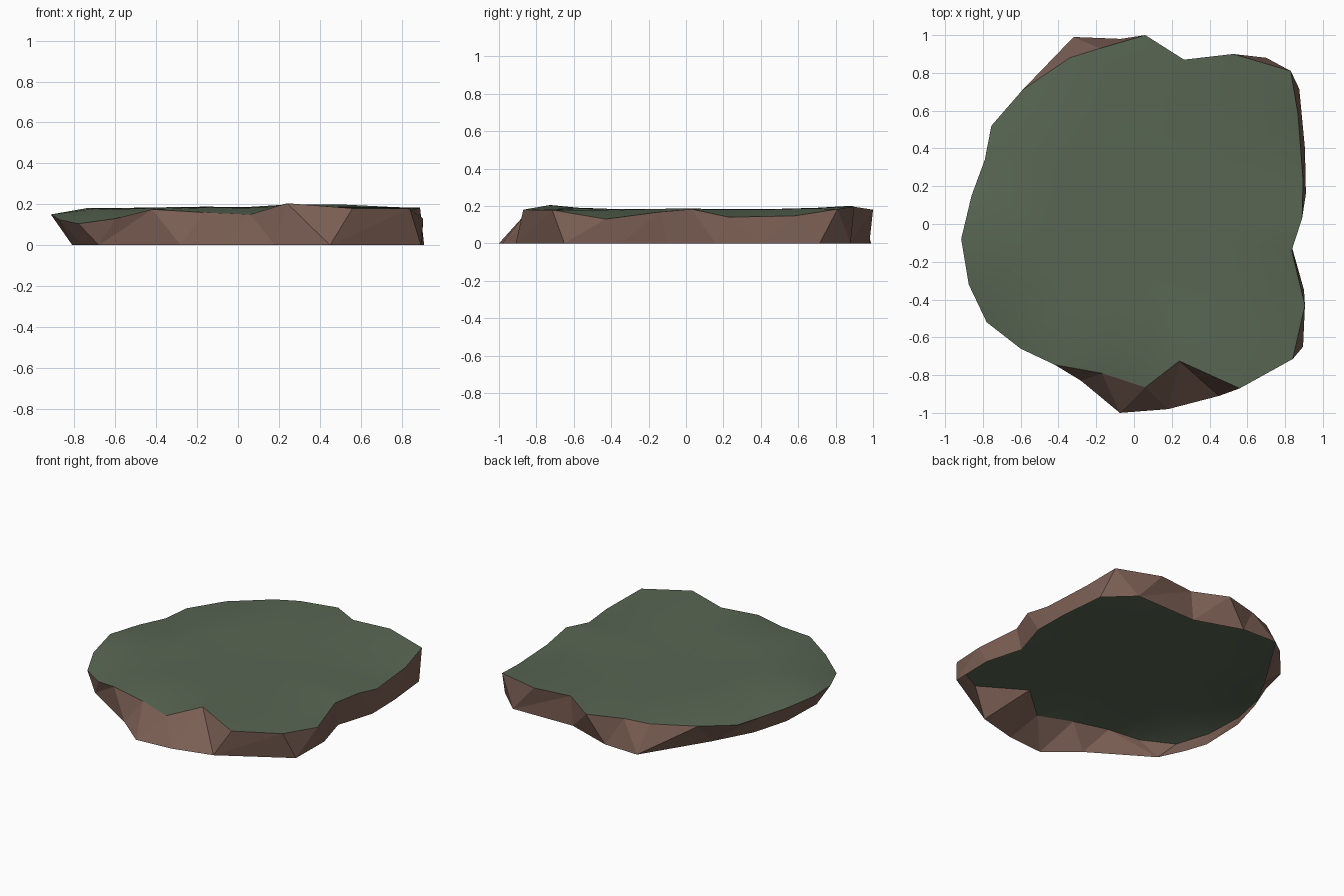
import bpy, math

if "Cube" in bpy.data.objects:
    bpy.data.objects.remove(bpy.data.objects["Cube"])

# Upper rim of the plateau (x, y, z), counter-clockwise from the front notch
RIM = [(.06, -.865, .15), (.24, -.725, .205), (.56, -.87, .18), (.84, -.715, .178),
       (.905, -.43, .13), (.835, -.14, .168), (.89, .03, .183), (.895, .23, .14),
       (.868, .58, .147), (.83, .81, .183), (.525, .90, .198), (.265, .87, .20),
       (.06, 1.0, .18), (-.18, .93, .188), (-.34, .88, .175), (-.59, .71, .16),
       (-.755, .52, .14), (-.79, .34, .13), (-.86, .15, .14), (-.915, -.08, .15),
       (-.875, -.32, .125), (-.78, -.52, .105), (-.60, -.66, .13),
       (-.42, -.745, .175), (-.17, -.79, .16)]

# Foot of the cliff on the ground (x, y), same direction
FOOT = [(-.075, -1.0), (.18, -.98), (.45, -.91), (.895, -.65), (.90, -.35), (.83, -.10),
        (.91, .16), (.905, .40), (.875, .715), (.70, .88), (.25, .87), (-.07, .98),
        (-.32, .99), (-.59, .56), (-.73, .30), (-.80, .05), (-.81, -.26),
        (-.76, -.41), (-.68, -.58), (-.28, -.83)]


def material(name, color):
    m = bpy.data.materials.new(name)
    m.diffuse_color = (*color, 1)
    m.use_nodes = True
    m.node_tree.nodes["Principled BSDF"].inputs["Base Color"].default_value = m.diffuse_color
    return m


def add_object(name, verts, faces, mat, smooth):
    me = bpy.data.meshes.new(name)
    me.from_pydata(verts, [], faces)
    me.materials.append(mat)
    for p in me.polygons:
        p.use_smooth = smooth
    ob = bpy.data.objects.new(name, me)
    bpy.context.collection.objects.link(ob)
    return ob


grass = material("moss green", (.098, .133, .087))
rock = material("rock brown", (.195, .112, .087))

# Grass top: shrinking rings of the rim, levelling out towards the middle
n = len(RIM)
verts, faces = [], []
for scale, height, keep in ((1, 0, 1), (.8, .188, .15), (.5, .183, 0), (.22, .18, 0)):
    for x, y, z in RIM:
        verts.append((x * scale, y * scale, z * keep + height * (1 - keep)))
verts.append((0, 0, .182))
for r in range(3):
    for i in range(n):
        j = (i + 1) % n
        faces.append((r * n + i, r * n + j, (r + 1) * n + j, (r + 1) * n + i))
faces += [(3 * n + i, 3 * n + (i + 1) % n, 4 * n) for i in range(n)]
add_object("grass_top", verts, faces, grass, True)

# Cliff wall: zip rim and foot together with triangles by angle; open underneath
m = len(FOOT)
start = math.radians(-100)


def angle(p, lap):
    return (math.atan2(p[1], p[0]) - start) % math.tau + lap * math.tau


verts = RIM + [(x, y, 0) for x, y in FOOT]
faces, i, j = [], 0, 0
while i < n or j < m:
    next_rim = angle(RIM[(i + 1) % n], (i + 1) // n)
    next_foot = angle(FOOT[(j + 1) % m], (j + 1) // m)
    a, b = i % n, n + j % m
    if j == m or (i < n and next_rim < next_foot):
        faces.append((b, (i + 1) % n, a))
        i += 1
    else:
        faces.append((b, n + (j + 1) % m, a))
        j += 1
add_object("cliff_wall", verts, faces, rock, False)
